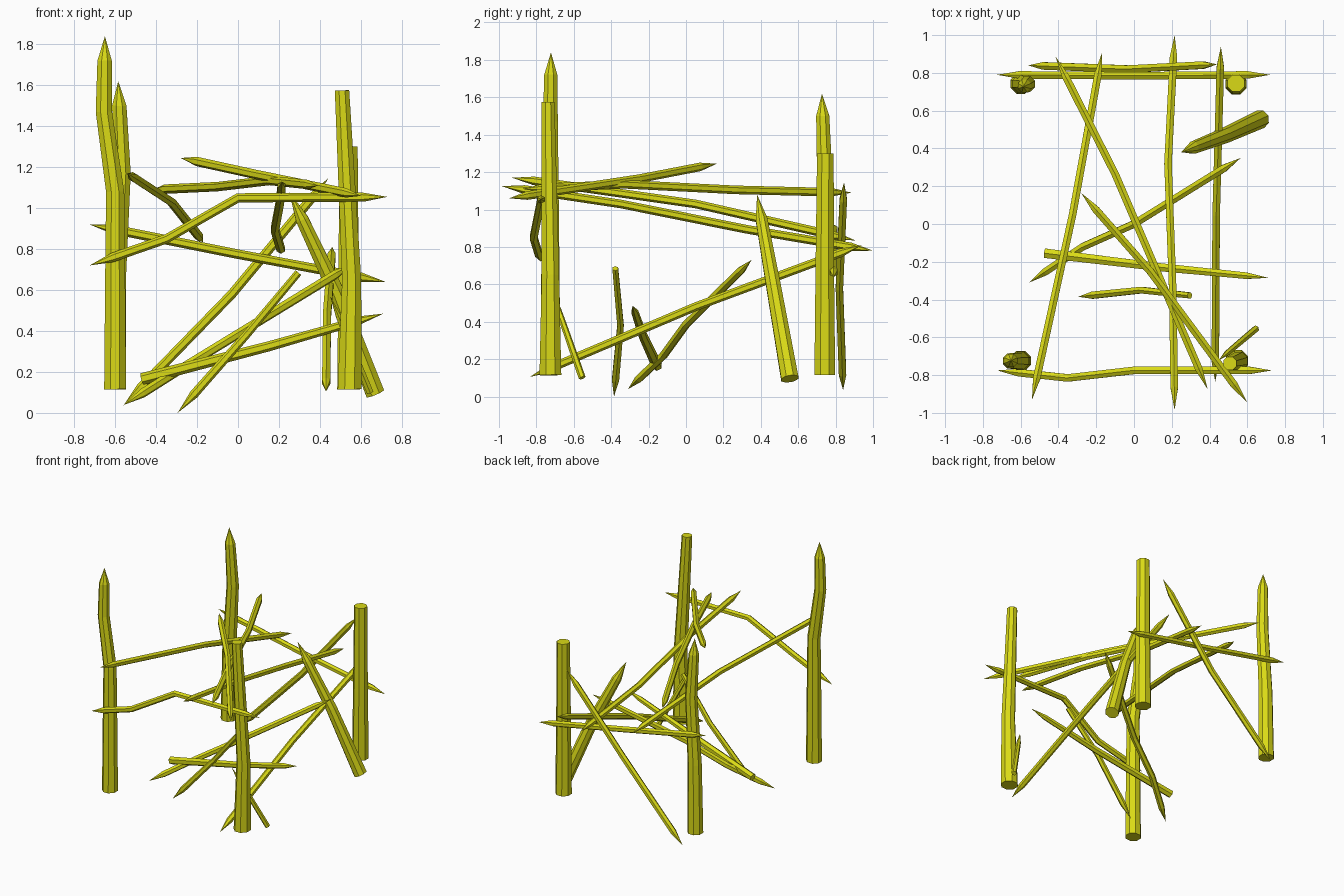
import bpy, bmesh, math
from mathutils import Vector

if "Cube" in bpy.data.objects:
    bpy.data.objects.remove(bpy.data.objects["Cube"])

wood = bpy.data.materials.new("yellow olive wood")
wood.diffuse_color = (0.70, 0.70, 0.008, 1)
wood.use_nodes = True
wood.node_tree.nodes["Principled BSDF"].inputs["Base Color"].default_value = wood.diffuse_color


def ring(bm, center, direction, radius, sides):
    """A polygon of vertices at right angles to the direction."""
    ref = Vector((0, 0, 1)) if abs(direction.z) < 0.85 else Vector((0, 1, 0))
    u = direction.cross(ref).normalized()
    v = direction.cross(u).normalized()
    return [bm.verts.new(center + radius * (u * math.cos(a) + v * math.sin(a)))
            for a in (2 * math.pi * (i + 0.5) / sides for i in range(sides))]


def stake(name, path, r0, r1, sides=6, tips=(True, True), tip_len=0.12):
    """Faceted log along a bent path, tapering r0 to r1, with sharpened ends."""
    pts = [Vector(p) for p in path]
    bm = bmesh.new()
    ends = (pts[0].copy(), pts[-1].copy())
    if tips[0]:
        pts[0] = pts[0] + (pts[1] - pts[0]).normalized() * tip_len
    if tips[1]:
        pts[-1] = pts[-1] + (pts[-2] - pts[-1]).normalized() * tip_len
    # one shared frame keeps the facets lined up along the log
    axis = (ends[1] - ends[0]).normalized()
    n = len(pts) - 1
    rings = [ring(bm, p, axis, r0 + (r1 - r0) * i / n, sides) for i, p in enumerate(pts)]
    for a, b in zip(rings, rings[1:]):
        for i in range(sides):
            j = (i + 1) % sides
            bm.faces.new((a[i], a[j], b[j], b[i]))
    for k, loop in ((0, rings[0]), (1, rings[-1])):
        if tips[k]:
            apex = bm.verts.new(ends[k])
            for i in range(sides):
                bm.faces.new((loop[i], loop[(i + 1) % sides], apex))
        else:
            bm.faces.new(loop)
    bmesh.ops.recalc_face_normals(bm, faces=bm.faces)
    me = bpy.data.meshes.new(name)
    bm.to_mesh(me)
    bm.free()
    me.materials.append(wood)
    ob = bpy.data.objects.new(name, me)
    bpy.context.collection.objects.link(ob)


# four corner posts: sharpened on the left, sawn flat on the right
stake("front_left_post", [(-.60, -.725, .115), (-.60, -.725, .65), (-.60, -.725, 1.08),
      (-.655, -.725, 1.47), (-.65, -.722, 1.84)], .058, .038, 8, (False, True))
stake("back_left_post", [(-.60, .742, .115), (-.595, .742, .65), (-.565, .742, 1.17),
      (-.585, .727, 1.62)], .058, .038, 8, (False, True))
stake("front_right_post", [(.545, -.725, .115), (.555, -.725, .65), (.508, -.738, 1.575)],
      .063, .038, 8, (False, False))
stake("back_right_post", [(.54, .742, .115), (.54, .742, .65), (.54, .745, 1.3)],
      .06, .048, 8, (False, False))

# rails and braces sharpened at both ends
rods = {
    "front_rail": [(-.725, -.775, .72), (-.35, -.815, .85), (0, -.775, 1.05), (.73, -.775, 1.055)],
    "back_rail": [(-.725, .79, .92), (0, .785, .775), (.72, .79, .64)],
    "back_brace": [(-.56, .84, .035), (-.03, .82, .58), (.44, .845, 1.145)],
    "left_side_rail": [(-.54, -.93, 1.17), (-.325, .05, 1.03), (-.17, .905, .835)],
    "middle_long_rail": [(.215, -.985, 1.125), (.205, -.35, 1.03), (.18, .32, .895), (.215, 1.0, .78)],
    "right_side_brace": [(.43, -.835, .105), (.435, .05, .48), (.46, .94, .81)],
    "upper_cross_rail": [(-.415, .885, 1.09), (-.10, .265, 1.105), (.155, -.33, 1.135), (.39, -.875, 1.11)],
    "upper_short_rail": [(-.28, .165, 1.245), (.085, -.25, 1.165), (.60, -.945, 1.06)],
    "lower_cross_brace": [(-.555, -.31, .04), (-.27, -.12, .22), (0, .0, .385), (.565, .35, .73)],
}
for name, path in rods.items():
    stake(name, path, .023, .023)

# fallen sticks with one sawn end
stake("lower_front_stick", [(-.47, -.155, .165), (.15, -.23, .325), (.71, -.285, .485)],
      .029, .02, 6, (False, True))
stake("leaning_stick", [(.295, -.378, .685), (.04, -.35, .38), (-.295, -.385, 0)],
      .018, .022, 6, (False, True))
stake("leaning_thick_log", [(.67, .555, .095), (.48, .468, .59), (.25, .38, 1.08)],
      .05, .034, 8, (False, True), .15)
stake("front_corner_stick", [(.645, -.555, .10), (.55, -.635, .33), (.45, -.72, .57)],
      .019, .016, 6, (False, True))
